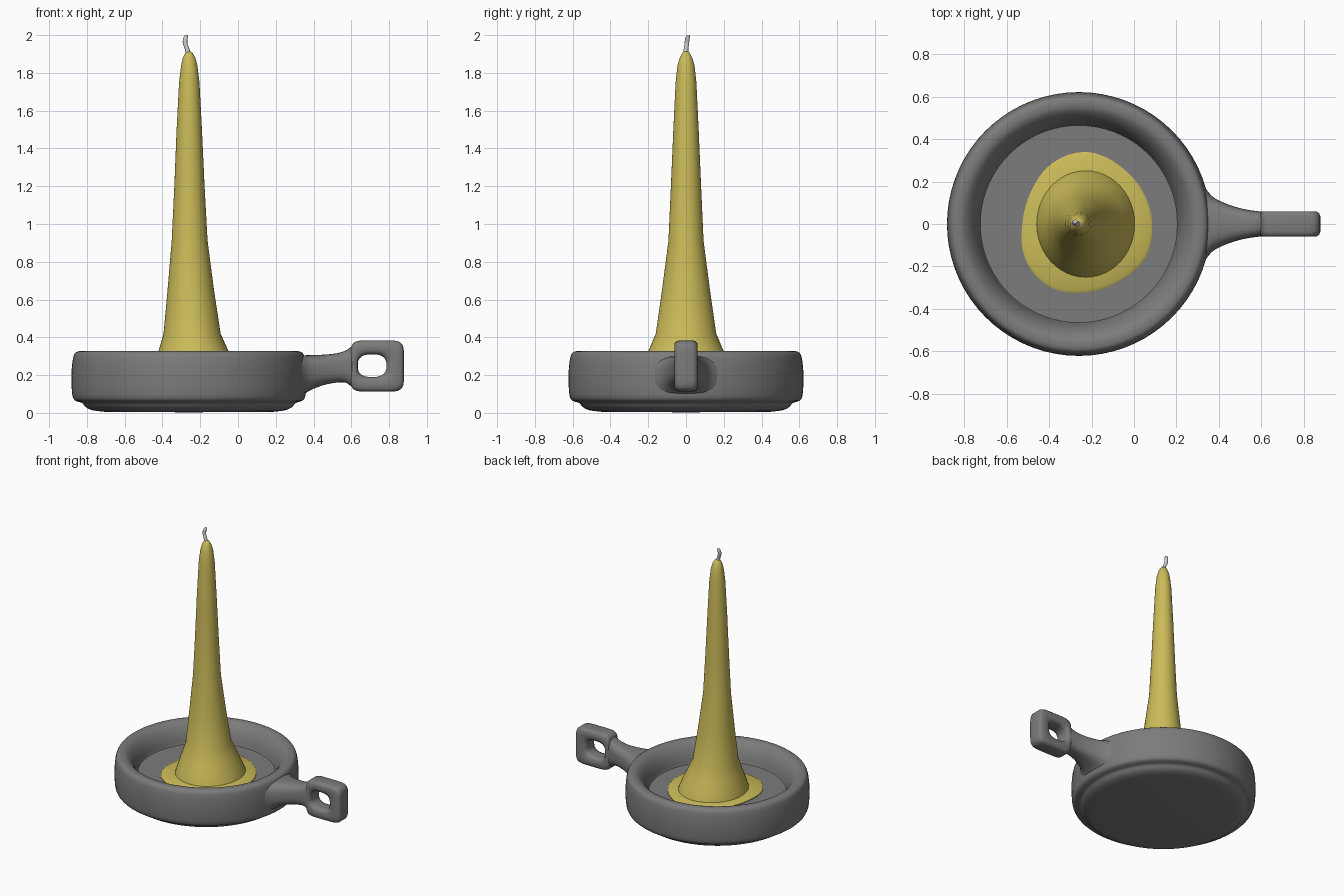
import bpy, bmesh, math

if "Cube" in bpy.data.objects:
    bpy.data.objects.remove(bpy.data.objects["Cube"])

def material(name, rgb):
    m = bpy.data.materials.new(name)
    m.diffuse_color = (*rgb, 1)
    m.use_nodes = True
    m.node_tree.nodes["Principled BSDF"].inputs["Base Color"].default_value = m.diffuse_color
    return m

METAL = material("dark_metal", (0.2, 0.2, 0.2))
WAX = material("yellow_wax", (0.6, 0.5, 0.1))

def loft(name, rings, mat=None, closed=False, angle=35):
    """Skin a list of point rings; cap the ends unless the loft closes on itself."""
    bm = bmesh.new()
    vs = [[bm.verts.new(p) for p in r] for r in rings]
    n = len(vs[0])
    count = len(vs) if closed else len(vs) - 1
    for i in range(count):
        a, b = vs[i], vs[(i + 1) % len(vs)]
        for j in range(n):
            k = (j + 1) % n
            bm.faces.new((a[j], a[k], b[k], b[j]))
    if not closed:
        bm.faces.new(vs[0])
        bm.faces.new(vs[-1])
    bmesh.ops.recalc_face_normals(bm, faces=bm.faces)
    me = bpy.data.meshes.new(name)
    bm.to_mesh(me)
    bm.free()
    ob = bpy.data.objects.new(name, me)
    bpy.context.collection.objects.link(ob)
    if mat:
        me.materials.append(mat)
    bpy.ops.object.select_all(action='DESELECT')
    bpy.context.view_layer.objects.active = ob
    ob.select_set(True)
    bpy.ops.object.shade_smooth_by_angle(angle=math.radians(angle))
    return ob

def power(v, n):
    return math.copysign(abs(v) ** (2 / n), v)

def oval(rx, ry, n=48, p=2):
    """2D superellipse; p = 2 is an ellipse, larger is boxier."""
    return [(rx * power(math.cos(2 * math.pi * i / n), p),
             ry * power(math.sin(2 * math.pi * i / n), p)) for i in range(n)]

def smooth(pts, steps=4, loop=False):
    """Catmull-Rom refinement of a list of tuples."""
    n, out = len(pts), []
    get = (lambda i: pts[i % n]) if loop else (lambda i: pts[max(0, min(n - 1, i))])
    for i in range(n if loop else n - 1):
        for s in range(steps):
            t = s / steps
            out.append(tuple(0.5 * (2 * b + (c - a) * t + (2 * a - 5 * b + 4 * c - d) * t * t
                                    + (3 * b - a - 3 * c + d) * t ** 3)
                             for a, b, c, d in zip(get(i - 1), get(i), get(i + 1), get(i + 2))))
    return out if loop else out + [pts[-1]]

# Dish: revolved profile of floor, rounded rim and stepped underside
CX = -0.26
floor = [(0.02, 0.185), (0.465, 0.185)]
rim = smooth([(0.468, 0.19), (0.48, 0.235), (0.505, 0.285), (0.54, 0.32), (0.575, 0.327),
              (0.602, 0.317), (0.615, 0.28), (0.622, 0.2), (0.619, 0.11), (0.61, 0.073),
              (0.59, 0.06), (0.565, 0.052), (0.545, 0.03), (0.51, 0.014), (0.45, 0.006)], 3)
base = [(0.02, 0.003)]
loft("dish", [[(CX + x, y, z) for x, y in oval(r, r, 72)] for r, z in floor + rim + base], METAL)

# Handle stem: flared sections (x, half width, bottom, top)
stem = smooth([(0.25, 0.30, 0.07, 0.275), (0.30, 0.235, 0.075, 0.292), (0.34, 0.165, 0.09, 0.303),
               (0.38, 0.122, 0.118, 0.306), (0.45, 0.09, 0.146, 0.308), (0.52, 0.07, 0.16, 0.315),
               (0.57, 0.062, 0.16, 0.33), (0.60, 0.058, 0.14, 0.35), (0.62, 0.054, 0.14, 0.355)], 3)
loft("handle_stem", [[(x, u, (lo + hi) / 2 + v) for u, v in oval(w, (hi - lo) / 2, 32, 2.8)]
                     for x, w, lo, hi in stem], METAL, angle=60)

# Handle ring: boxy outline with an oval hole, rounded section (blend, y)
outer = [(0.737 + u, 0.248 + v) for u, v in oval(0.142, 0.136, 64, 6)]
hole = [(0.71 + u, 0.25 + v) for u, v in oval(0.076, 0.06, 64, 2.6)]
half = [(0, 0), (0, 0.035), (0.06, 0.05), (0.2, 0.06), (0.75, 0.06), (0.93, 0.05), (1, 0.03), (1, 0)]
section = half + [(t, -y) for t, y in half[-2:0:-1]]
loft("handle_ring", [[(a + (c - a) * t, y, b + (d - b) * t) for t, y in section]
                     for (a, b), (c, d) in zip(outer, hole)], METAL, closed=True, angle=60)

# Wax pool: uneven puddle around the candle foot
radii = smooth([(r,) for r in (0.308, 0.305, 0.315, 0.34, 0.33, 0.305, 0.305, 0.335, 0.345,
                               0.322, 0.31, 0.318)], 4, loop=True)
def pool(scale, z):
    return [(-0.222 + r * scale * math.cos(i * math.pi / 24),
             r * scale * math.sin(i * math.pi / 24), z) for i, (r,) in enumerate(radii)]
loft("wax_pool", [pool(1, 0.18), pool(1, 0.19), pool(0.96, 0.197), pool(0.6, 0.203)], WAX)

# Candle: tapering, slightly off-centre sections (z, centre x, radius x, radius y)
candle = [(0.19, -0.227, 0.234, 0.254), (0.205, -0.228, 0.23, 0.25), (0.26, -0.231, 0.211, 0.228),
          (0.33, -0.236, 0.184, 0.198), (0.42, -0.243, 0.151, 0.16), (0.65, -0.25, 0.123, 0.127),
          (0.91, -0.256, 0.095, 0.093), (1.2, -0.257, 0.08, 0.08), (1.5, -0.258, 0.067, 0.067),
          (1.75, -0.258, 0.054, 0.055), (1.84, -0.258, 0.043, 0.045), (1.88, -0.259, 0.033, 0.033),
          (1.905, -0.26, 0.02, 0.02), (1.914, -0.261, 0.008, 0.008)]
loft("candle", [[(c + x, y, z) for x, y in oval(rx, ry)] for z, c, rx, ry in candle], WAX, angle=50)

# Wick: small bent tube (x, y, z, radius)
wick = smooth([(-0.262, 0, 1.895, 0.014), (-0.269, 0, 1.925, 0.012), (-0.28, 0.004, 1.955, 0.012),
               (-0.279, 0.007, 1.98, 0.012), (-0.275, 0.011, 1.995, 0.01), (-0.274, 0.012, 2.0, 0.004)], 3)
loft("wick", [[(x + u, y + v, z) for u, v in oval(r, r, 12)] for x, y, z, r in wick], angle=60)
